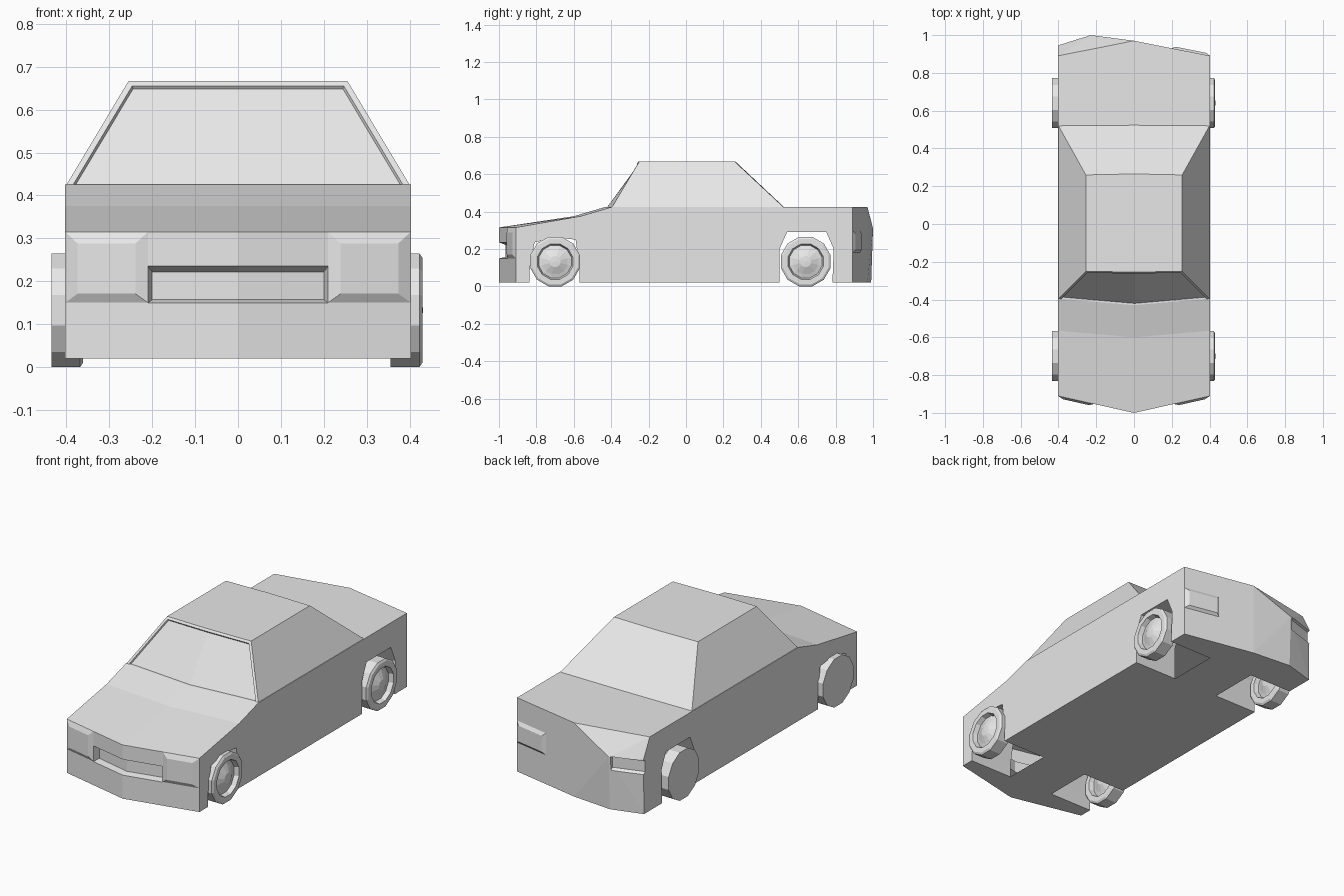
import bpy, bmesh, math
from mathutils import Vector

if "Cube" in bpy.data.objects:
    bpy.data.objects.remove(bpy.data.objects["Cube"])

paint = bpy.data.materials.new("light grey")
paint.diffuse_color = (0.8, 0.8, 0.8, 1)
paint.use_nodes = True
paint.node_tree.nodes["Principled BSDF"].inputs["Base Color"].default_value = paint.diffuse_color


def finish(bm, name):
    bmesh.ops.recalc_face_normals(bm, faces=bm.faces[:])
    me = bpy.data.meshes.new(name)
    bm.to_mesh(me)
    bm.free()
    me.materials.append(paint)
    ob = bpy.data.objects.new(name, me)
    bpy.context.collection.objects.link(ob)
    return ob


def loft(name, sections, caps=True, closed=False):
    """Skin equal-length closed loops of points and cap both ends."""
    bm = bmesh.new()
    rings = [[bm.verts.new(p) for p in s] for s in sections]
    n = len(rings[0])
    pairs = list(zip(rings, rings[1:]))
    for a, b in pairs:
        for i in range(n):
            j = (i + 1) % n
            bm.faces.new((a[i], a[j], b[j], b[i]))
    if caps:
        bm.faces.new(rings[0])
        bm.faces.new(rings[-1][::-1])
    return finish(bm, name)


def hull(name, pts):
    bm = bmesh.new()
    for p in pts:
        bm.verts.new(p)
    bmesh.ops.convex_hull(bm, input=bm.verts[:])
    bmesh.ops.dissolve_limit(bm, angle_limit=0.01, verts=bm.verts[:], edges=bm.edges[:])
    return finish(bm, name)


def cut(ob, cutters):
    for c in cutters:
        m = ob.modifiers.new("cut", 'BOOLEAN')
        m.operation = 'DIFFERENCE'
        m.solver = 'EXACT'
        m.object = c
    bpy.context.view_layer.update()
    dg = bpy.context.evaluated_depsgraph_get()
    me = bpy.data.meshes.new_from_object(ob.evaluated_get(dg))
    ob.modifiers.clear()
    ob.data = me
    for c in cutters:
        bpy.data.objects.remove(c)


W = 0.403

# lower body: side profile as (y at centre, y at sides, z)
prof = [(-1, -.91, .02), (-1, -.91, .315), (-.6, -.565, .375), (-.43, -.395, .425),
        (.97, .89, .425), (.97, .89, .02)]
body = loft("body", [[(x, c if x == 0 else s, z) for c, s, z in prof] for x in (-W, 0, W)])

# wheel arch and grille cutters
arches = [[(-.84, -.05), (-.835, .1), (-.81, .235), (-.7, .262), (-.59, .25), (-.57, .1), (-.57, -.05)],
          [(.5, -.05), (.5, .2), (.54, .29), (.75, .29), (.79, .2), (.78, -.05)]]
cutters = []
for a in arches:
    for s in (-1, 1):
        cutters.append(loft("arch_cutter", [[(s * x, y, z) for y, z in a] for x in (.14, .5)]))
grille = []
for k in (-1, 0, 1):
    y = -1 + abs(k) * .047
    grille.append([(k * .213, y - .01, .147), (k * .213, y - .01, .239),
                   (k * .2, y + .035, .222), (k * .2, y + .035, .157)])
cutters.append(loft("grille_cutter", grille))
cut(body, cutters)

# the arches open into the hollow body
bm = bmesh.new()
bm.from_mesh(body.data)
inner = [f for f in bm.faces if all(abs(abs(v.co.x) - .14) < .002 for v in f.verts)]
bmesh.ops.delete(bm, geom=inner, context='FACES')
bm.to_mesh(body.data)
bm.free()

# cabin with recessed windscreen
bm = bmesh.new()
base = [(-.4, -.395), (0, -.43), (.4, -.395), (.4, .52), (0, .523), (-.4, .52)]
roof = [(-.255, -.25), (0, -.255), (.255, -.25), (.255, .26), (0, .265), (-.255, .26)]
lo = [bm.verts.new((x, y, .425)) for x, y in base]
hi = [bm.verts.new((x, y, .667)) for x, y in roof]
sides = []
for i in range(6):
    j = (i + 1) % 6
    sides.append(bm.faces.new((lo[i], lo[j], hi[j], hi[i])))
bm.faces.new(hi)
bm.normal_update()
bmesh.ops.inset_region(bm, faces=sides[:2], thickness=.014, depth=0, use_even_offset=True)
bmesh.ops.inset_region(bm, faces=sides[:2], thickness=.003, depth=-.008, use_even_offset=True)
finish(bm, "cabin")


# bevelled lamp plates on the nose and tail
def lamp(name, p0, p1, z0, z1, out, inset):
    a, b = Vector(p0), Vector(p1)
    d = (b - a).normalized() * inset
    pts = [(p.x, p.y, z) for p in (a, b) for z in (z0, z1)]
    pts += [(p.x, p.y + out, z) for p in (a + d, b - d) for z in (z0 + inset * .7, z1 - inset * .9)]
    hull(name, pts)


for s, side in ((-1, "left"), (1, "right")):
    lamp(side + "_headlight", (s * .21, -.953), (s * W, -.91), .15, .315, -.012, .03)
lamp("right_tail_light", (.2, .93), (W, .89), .18, .3, .012, .02)

# bulged left tail corner with recessed lamp
tail = hull("left_tail_corner",
            [(-W, .89, .425), (0, .97, .425), (-W, .945, .32), (-.23, 1, .31), (0, .97, .31),
             (-W, .94, .02), (-.23, .99, .02), (0, .97, .02), (-W, .88, .02), (0, .9, .02),
             (-W, .88, .424), (0, .9, .424)])
recess = loft("lamp_cutter", [[(x, y + .03, .32), (x, y - .015, .31), (x, y - .015, .25), (x, y + .03, .21)]
                              for x, y in ((-.42, .94), (-.24, .997))])
cut(tail, [recess])

# wheels: 12 sides, rims all facing +x, profile as (x, radius)
RIM = [(-.037, .002), (-.037, .137), (.03, .137), (.037, .126), (.037, .098), (.012, .09),
       (.018, .07), (.036, .03), (.038, .002)]


def wheel(name, x, y):
    sections = []
    for dx, r in RIM:
        sections.append([(x + dx, y + r * math.sin(math.radians(15 + 30 * i)),
                          .1325 + r * math.cos(math.radians(15 + 30 * i))) for i in range(12)])
    loft(name, sections)


for y, end in ((-.7, "front"), (.64, "rear")):
    wheel(end + "_left_wheel", -.398, y)
    wheel(end + "_right_wheel", .393, y)
